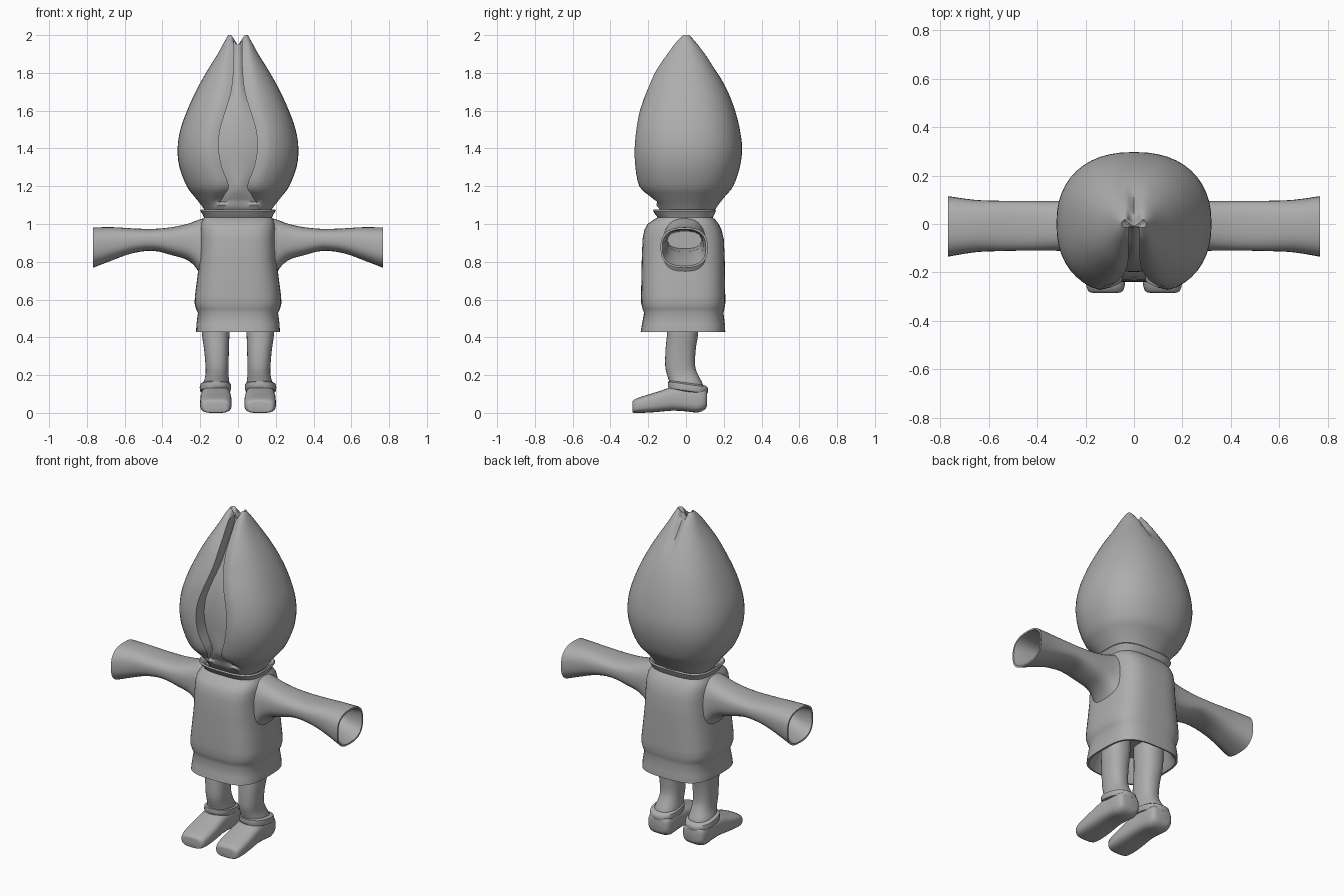
import bpy, bmesh, math

grey = bpy.data.materials.new("plain_grey")
grey.diffuse_color = (0.42, 0.42, 0.42, 1)


def spow(v, p):
    return math.copysign(abs(v) ** p, v)


def smooth_rows(rows, n):
    """Catmull-Rom interpolation of the rows of numbers."""
    out = []
    for i in range(len(rows) - 1):
        p0, p1 = rows[max(i - 1, 0)], rows[i]
        p2, p3 = rows[i + 1], rows[min(i + 2, len(rows) - 1)]
        for k in range(n):
            t = k / n
            out.append([0.5 * (2 * b + (c - a) * t + (2 * a - 5 * b + 4 * c - d) * t * t
                               + (3 * b - a - 3 * c + d) * t ** 3)
                        for a, b, c, d in zip(p0, p1, p2, p3)])
    return out + [list(rows[-1])]


def section(u0, u1, v0, v1, e=2.0, n=32):
    """Rounded-box outline between the given limits."""
    cu, cv, ru, rv = (u0 + u1) / 2, (v0 + v1) / 2, (u1 - u0) / 2, (v1 - v0) / 2
    return [(cu + ru * spow(math.cos(2 * math.pi * i / n), 2 / e),
             cv + rv * spow(math.sin(2 * math.pi * i / n), 2 / e)) for i in range(n)]


def loft(name, rings, tip=None, angle=45):
    """Skin closed rings, capping both ends (the last one towards tip)."""
    bm = bmesh.new()
    vs = [[bm.verts.new(p) for p in r] for r in rings]
    n = len(vs[0])
    for a, b in zip(vs, vs[1:]):
        for i in range(n):
            j = (i + 1) % n
            bm.faces.new((a[i], a[j], b[j], b[i]))
    bm.faces.new(vs[0][::-1])
    if tip:
        c = bm.verts.new(tip)
        for i in range(n):
            bm.faces.new((vs[-1][i], vs[-1][(i + 1) % n], c))
    else:
        bm.faces.new(vs[-1])
    bmesh.ops.recalc_face_normals(bm, faces=bm.faces)
    me = bpy.data.meshes.new(name)
    bm.to_mesh(me)
    bm.free()
    me.materials.append(grey)
    ob = bpy.data.objects.new(name, me)
    bpy.context.collection.objects.link(ob)
    bpy.ops.object.select_all(action='DESELECT')
    ob.select_set(True)
    bpy.context.view_layer.objects.active = ob
    bpy.ops.object.shade_smooth_by_angle(angle=math.radians(angle))
    return ob


# Pointed hood, open along the front: z, half width, front, back, slit half width, slit depth
hood_rows = [
    (1.05, .16, .145, .14, .10, .0), (1.10, .195, .175, .17, .10, .005),
    (1.15, .235, .22, .21, .075, .03), (1.20, .272, .26, .25, .048, .055),
    (1.30, .31, .288, .285, .085, .075), (1.40, .32, .297, .297, .102, .08),
    (1.50, .305, .287, .285, .095, .08), (1.60, .27, .262, .26, .065, .08),
    (1.70, .225, .222, .222, .036, .08), (1.80, .17, .178, .168, .024, .08),
    (1.90, .108, .118, .105, .022, .08), (1.96, .075, .08, .06, .022, .06),
    (2.0, .052, .045, .025, .022, .03)]
E = 2.3
rings = []
for z, a, bf, bb, w, d in smooth_rows(hood_rows, 3):
    t0 = math.acos(min(1, (w / a)) ** (E / 2))
    pts = []
    for i in range(45):
        t = -t0 + (math.pi + 2 * t0) * i / 44
        x, s = a * spow(math.cos(t), 2 / E), spow(math.sin(t), 2 / E)
        y = s * (bb if s > 0 else bf)
        if s > 0:  # short crease behind the two tips
            y *= 1 - .5 * max(0, min(1, (z - 1.78) / .2)) * math.exp(-(x / .02) ** 2)
        elif d > .01:  # lips roll inwards
            y += .025 * math.exp(-((abs(x) - w) / .03) ** 2)
        pts.append((x, y))
    yl = pts[0][1]
    for i in range(9):  # recessed face inside the slit
        q = -1 + i / 4
        pts.append((q * w, yl + max(d, .003) - .015 * (1 - q * q) * (d > .01)))
    notch = max(0, (z - 1.95) / .05)
    rings.append([(x, y, z - .05 * notch * math.exp(-(x / .025) ** 4)) for x, y in pts])
loft("hood", rings, tip=(0, -.01, 1.945))

# Tunic with flared collar and open hem: z, half width, front y, back y
tunic_rows = [
    (.56, .17, -.17, .15), (.45, .195, -.215, .185), (.428, .21, -.232, .20),
    (.428, .222, -.24, .208), (.47, .22, -.233, .206), (.53, .212, -.222, .198),
    (.55, .222, -.23, .203), (.58, .23, -.237, .208), (.62, .228, -.238, .208),
    (.72, .215, -.236, .206), (.82, .203, -.234, .205), (.92, .20, -.23, .20),
    (.97, .20, -.22, .188), (1.0, .197, -.203, .173), (1.02, .188, -.175, .158),
    (1.035, .18, -.15, .142), (1.05, .187, -.162, .15), (1.07, .20, -.175, .158),
    (1.078, .195, -.17, .153), (1.072, .18, -.155, .14), (1.05, .165, -.14, .13)]
loft("tunic", [[(x, y, z) for x, y in section(-w, w, f, b, 3.2, 48)]
               for z, w, f, b in tunic_rows])

# Sleeves with hollow flared ends: x, front y, back y, bottom z, top z
sleeve_rows = smooth_rows([
    (.12, -.13, .12, .64, 1.035), (.18, -.125, .11, .69, 1.03),
    (.22, -.118, .10, .765, 1.018), (.27, -.112, .096, .81, 1.0),
    (.35, -.11, .095, .835, .983), (.45, -.11, .095, .858, .974),
    (.56, -.112, .096, .845, .977), (.66, -.117, .1, .81, .983),
    (.768, -.135, .115, .768, .982)], 3)
sleeve_rows += [(.768, -.125, .105, .778, .972), (.70, -.108, .09, .805, .968),
                (.58, -.1, .084, .855, .965), (.42, -.095, .08, .87, .96)]

# Legs: z, inner x, outer x, front y, back y
leg_rows = smooth_rows([
    (.60, .04, .20, -.10, .07), (.43, .045, .192, -.10, .065),
    (.34, .048, .18, -.108, .052), (.25, .05, .172, -.11, .048),
    (.20, .05, .172, -.10, .065), (.15, .045, .185, -.085, .09),
    (.09, .045, .185, -.08, .10)], 3)

# Ankle cuffs: z, inner x, outer x, front y, back y
cuff_rows = [(.112, .05, .185, -.08, .10), (.118, .04, .20, -.092, .113),
             (.135, .036, .203, -.096, .118), (.152, .038, .20, -.094, .114),
             (.16, .05, .185, -.08, .10)]

# Shoes: y, inner x, outer x, sole z, top z
shoe_rows = smooth_rows([
    (-.284, .065, .17, .004, .055), (-.276, .045, .19, 0, .07),
    (-.23, .035, .20, 0, .088), (-.15, .034, .20, .005, .112),
    (-.07, .038, .197, .012, .138), (.0, .042, .193, .008, .14),
    (.06, .042, .193, .002, .14), (.10, .05, .185, .018, .13),
    (.112, .07, .165, .04, .11)], 2)

for side, s in (("right", 1), ("left", -1)):
    loft(side + "_sleeve", [[(s * x, y, z) for y, z in section(f, b, lo, hi, 2.6)]
                            for x, f, b, lo, hi in sleeve_rows])
    loft(side + "_leg", [[(s * x, y, z) for x, y in section(i, o, f, b, 2.3)]
                         for z, i, o, f, b in leg_rows])
    loft(side + "_cuff", [[(s * x, y, z - .14 * y) for x, y in section(i, o, f, b, 2.4)]
                          for z, i, o, f, b in cuff_rows])
    loft(side + "_shoe", [[(s * x, y, z) for x, z in section(i, o, lo, hi, 3.2)]
                          for y, i, o, lo, hi in shoe_rows])
